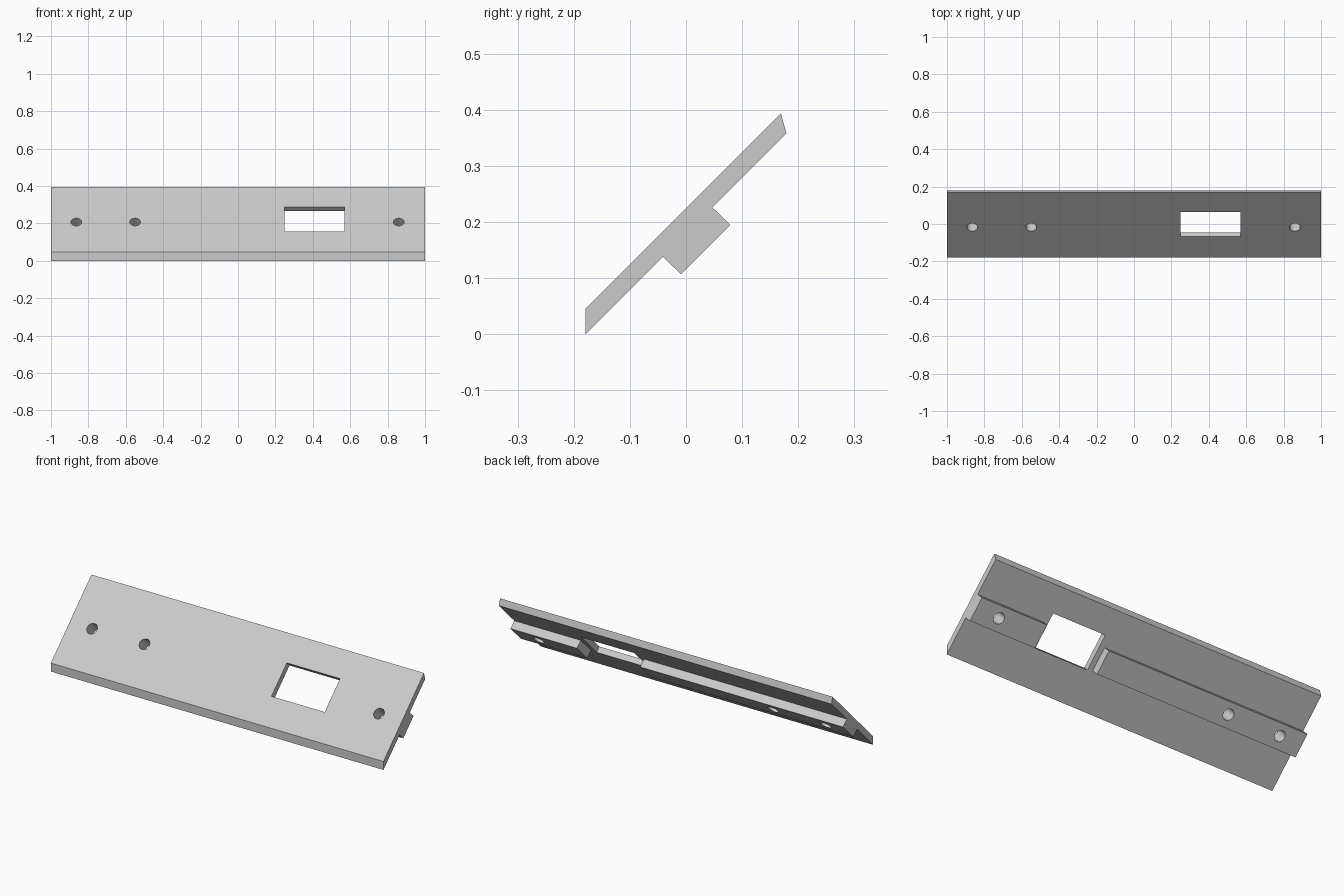
import bpy
import bmesh
from math import radians
from mathutils import Matrix

if "Cube" in bpy.data.objects:
    bpy.data.objects.remove(bpy.data.objects["Cube"], do_unlink=True)

# One plain grey for the whole bracket
grey = bpy.data.materials.new("light grey")
grey.use_nodes = True
COLOUR = (0.6, 0.6, 0.6, 1)
grey.diffuse_color = COLOUR
grey.node_tree.nodes["Principled BSDF"].inputs["Base Color"].default_value = COLOUR

TILT = Matrix.Rotation(radians(45), 4, "X")   # local y runs up the slope
HOLES_X = (-0.865, -0.55, 0.86)
HOLE_CENTRE = 0.134                            # distance up the slope


def make_object(name, bm):
    bmesh.ops.recalc_face_normals(bm, faces=bm.faces[:])
    mesh = bpy.data.meshes.new(name)
    bm.to_mesh(mesh)
    bm.free()
    obj = bpy.data.objects.new(name, mesh)
    bpy.context.collection.objects.link(obj)
    mesh.materials.append(grey)
    return obj


def extruded(name, profile, x0, x1):
    """Solid made by sweeping a (y, z) outline along x."""
    bm = bmesh.new()
    face = bm.faces.new([bm.verts.new((x0, y, z)) for y, z in profile])
    swept = bmesh.ops.extrude_face_region(bm, geom=[face])["geom"]
    verts = [v for v in swept if isinstance(v, bmesh.types.BMVert)]
    bmesh.ops.translate(bm, verts=verts, vec=(x1 - x0, 0, 0))
    return make_object(name, bm)


def window_cutter():
    bm = bmesh.new()
    box = (Matrix.Translation((0.409, 0.156, 0.14))
           @ Matrix.Diagonal((0.32, 0.186, 0.2, 1)))
    bmesh.ops.create_cube(bm, size=1, matrix=TILT @ box)
    return make_object("window_cutter", bm)


def hole_cutter(x):
    bm = bmesh.new()
    bmesh.ops.create_cone(
        bm, cap_ends=True, segments=32, radius1=0.029, radius2=0.029, depth=0.3,
        matrix=TILT @ Matrix.Translation((x, HOLE_CENTRE, 0.12)))
    return make_object("hole_cutter", bm)


def cut(obj, cutter):
    cutter.hide_render = True
    mod = obj.modifiers.new("cut", "BOOLEAN")
    mod.operation = "DIFFERENCE"
    mod.solver = "EXACT"
    mod.object = cutter
    bpy.context.view_layer.objects.active = obj
    bpy.ops.object.modifier_apply(modifier=mod.name)
    bpy.data.objects.remove(cutter, do_unlink=True)


# Sloping face plate with angled top and bottom edges
plate = extruded("face_plate", [(-0.179, 0), (-0.179, 0.046), (0.169, 0.394),
                                (0.179, 0.358)], -1, 1)
cut(plate, window_cutter())

# Back rib, interrupted around the window
rib_profile = [(-0.041, 0.138), (0.047, 0.226), (0.079, 0.195), (-0.009, 0.107)]
right_rib = extruded("right_back_rib", rib_profile, -1, 0.22)
left_rib = extruded("left_back_rib", rib_profile, 0.6, 1)

# Screw holes through plate and ribs
for x in HOLES_X:
    cut(plate, hole_cutter(x))
    cut(left_rib if x > 0 else right_rib, hole_cutter(x))

# Rounded hole walls, crisp edges elsewhere
bpy.ops.object.select_all(action="DESELECT")
for obj in (plate, right_rib, left_rib):
    obj.select_set(True)
bpy.context.view_layer.objects.active = plate
bpy.ops.object.shade_smooth_by_angle(angle=radians(30))
